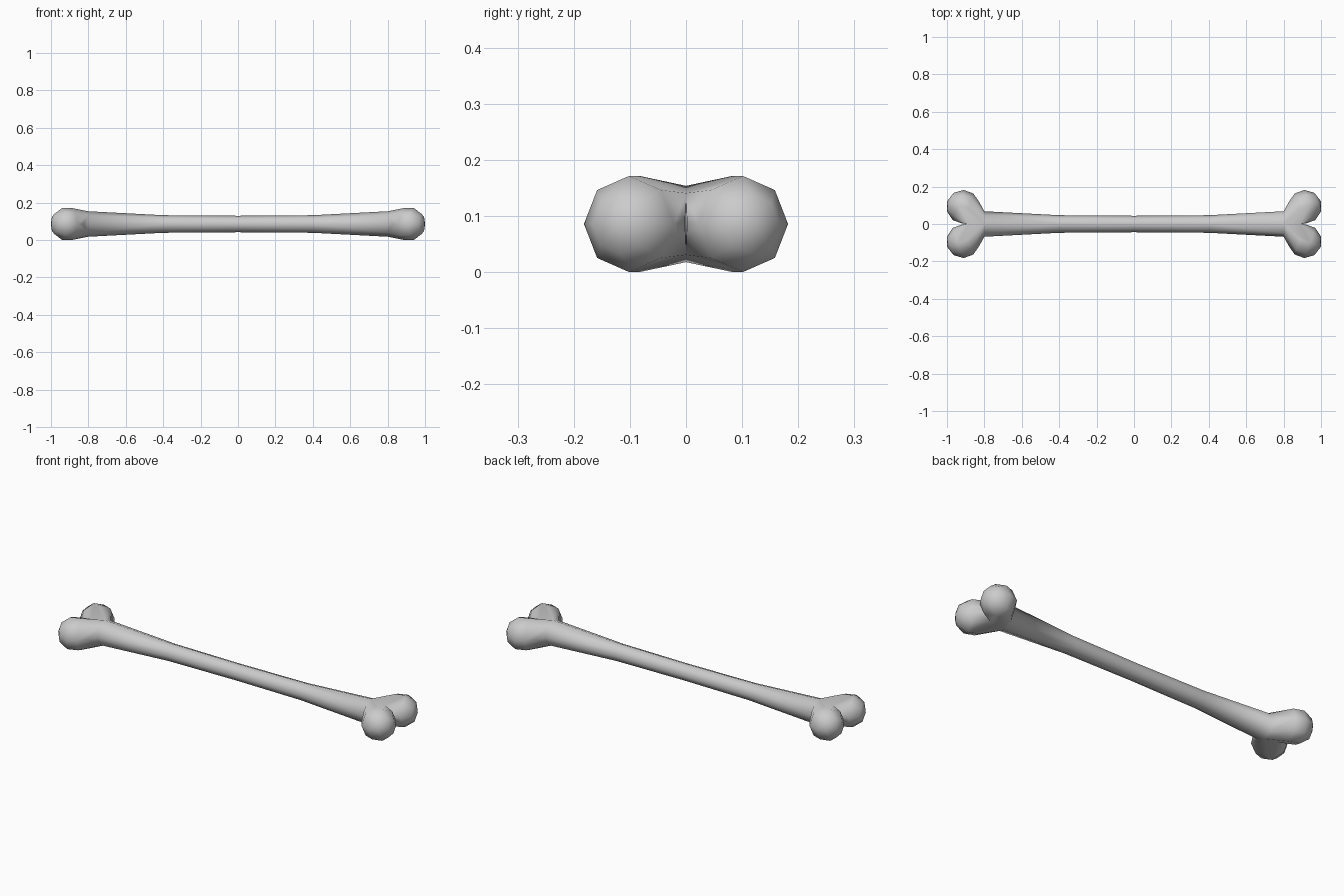
import bpy, bmesh, math

if "Cube" in bpy.data.objects:
    bpy.data.objects.remove(bpy.data.objects["Cube"])

ZC = 0.086                                   # height of the bone's axis

mat = bpy.data.materials.new("bone_grey")
mat.diffuse_color = (0.6, 0.6, 0.6, 1)
mat.use_nodes = True
mat.node_tree.nodes["Principled BSDF"].inputs["Base Color"].default_value = mat.diffuse_color

bm = bmesh.new()


def half_ring(x, r):
    """Half of an eight-sided shaft section, on the +y side."""
    return [bm.verts.new((x, r * math.sin(i * math.pi / 4) if 0 < i < 4 else 0,
                          ZC + r * math.cos(i * math.pi / 4))) for i in range(5)]


# Knuckle: faceted ball hulled onto the flared end of the shaft
tilt, R, cx, cy = math.radians(20), 0.09, 0.914, 0.092
points = half_ring(0.8, 0.068)
points += [bm.verts.new((0.885, 0, ZC + s * 0.055)) for s in (-1, 1)]
for lat in (0, 36, 72, 108, 144):
    a = math.radians(lat)
    for k in range(8 if lat else 1):
        t = k * math.pi / 4
        along, side = R * math.cos(a), R * math.sin(a) * math.cos(t)
        points.append(bm.verts.new((
            cx + along * math.cos(tilt) - side * math.sin(tilt),
            max(0.001, cy + along * math.sin(tilt) + side * math.cos(tilt)),
            ZC + R * math.sin(a) * math.sin(t))))
bmesh.ops.convex_hull(bm, input=points)

# Open the hull where it meets the shaft and the mirrored knuckle
inner = [f for f in bm.faces
         if all(abs(v.co.y) < 1e-5 for v in f.verts)
         or all(abs(v.co.x - 0.8) < 1e-5 for v in f.verts)]
bmesh.ops.delete(bm, geom=inner, context='FACES')
bmesh.ops.delete(bm, geom=[v for v in bm.verts if not v.link_faces], context='VERTS')
bmesh.ops.join_triangles(bm, faces=bm.faces[:], angle_face_threshold=0.1,
                         angle_shape_threshold=3.1)

# Shaft: slim in the middle, flaring to the knuckles
rings = [half_ring(x, r) for x, r in ((0, 0.044), (0.4, 0.047), (0.8, 0.068))]
for a, b in zip(rings, rings[1:]):
    for i in range(4):
        bm.faces.new((a[i], a[i + 1], b[i + 1], b[i]))
bmesh.ops.remove_doubles(bm, verts=bm.verts[:], dist=0.0005)
bmesh.ops.recalc_face_normals(bm, faces=bm.faces[:])
# make sure the normals face outward
tip = max(bm.faces, key=lambda f: f.calc_center_median().x)
if tip.normal.x < 0:
    bmesh.ops.reverse_faces(bm, faces=bm.faces[:])
for f in bm.faces:
    f.smooth = True

mesh = bpy.data.meshes.new("bone")
bm.to_mesh(mesh)
bm.free()
mesh.materials.append(mat)
bone = bpy.data.objects.new("bone", mesh)
bpy.context.collection.objects.link(bone)

# Mirror the quarter to both ends and both sides
mirror = bone.modifiers.new("mirror", 'MIRROR')
mirror.use_axis = (True, True, False)
mirror.use_clip = True
mirror.merge_threshold = 0.0005
